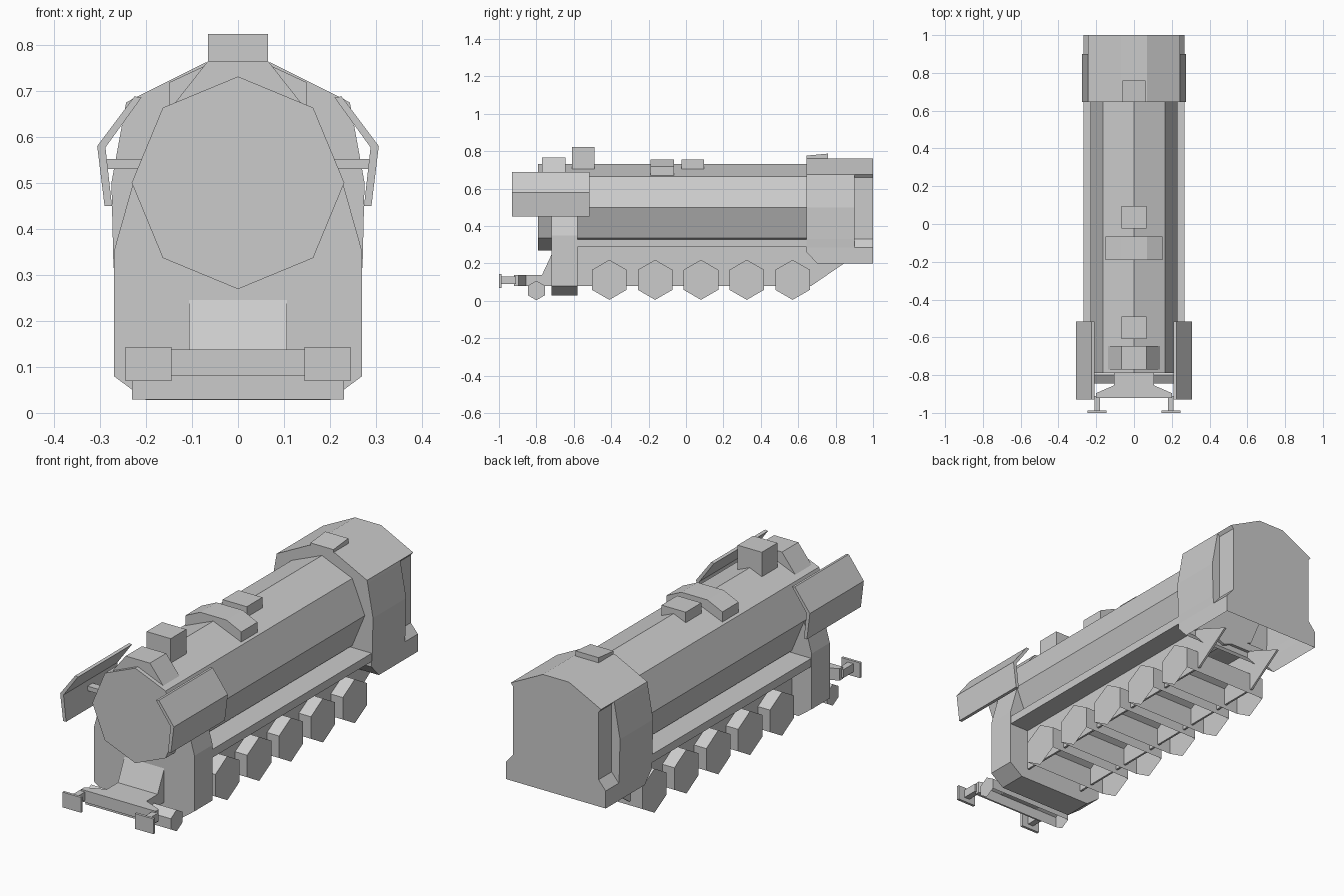
import bpy, bmesh
from math import sin, cos, pi

if "Cube" in bpy.data.objects:
    bpy.data.objects.remove(bpy.data.objects["Cube"])


def loft(name, sections, open_below=False):
    """Shell through rings of equal point count, capped at both ends, optionally without its underside."""
    bm = bmesh.new()
    rings = [[bm.verts.new(p) for p in s] for s in sections]
    n = len(rings[0])
    for a, b in zip(rings, rings[1:]):
        for i in range(n):
            j = (i + 1) % n
            bm.faces.new((a[i], a[j], b[j], b[i]))
    bm.faces.new(rings[0])
    bm.faces.new(rings[-1])
    bmesh.ops.remove_doubles(bm, verts=bm.verts, dist=1e-5)
    bmesh.ops.recalc_face_normals(bm, faces=bm.faces)
    if open_below:
        bm.normal_update()
        bmesh.ops.delete(bm, geom=[f for f in bm.faces if f.normal.z < -0.8], context='FACES')
    mesh = bpy.data.meshes.new(name)
    bm.to_mesh(mesh)
    bm.free()
    ob = bpy.data.objects.new(name, mesh)
    bpy.context.collection.objects.link(ob)
    return ob


def along_y(name, xz, y0, y1):
    return loft(name, [[(x, y, z) for x, z in xz] for y in (y0, y1)])


def along_x(name, yz, x0, x1, open_below=False):
    return loft(name, [[(x, y, z) for y, z in yz] for x in (x0, x1)], open_below)


def box(name, x0, x1, y0, y1, z0, z1):
    return along_y(name, [(x0, z0), (x1, z0), (x1, z1), (x0, z1)], y0, y1)


def sym(half):
    """Complete a right-hand half profile with its mirror image."""
    return half + [(-x, z) for x, z in reversed(half)]


def ngon(n, r, cx, cz):
    return [(cx + r * sin(2 * pi * i / n), cz + r * cos(2 * pi * i / n)) for i in range(n)]


def mirror(ob):
    ob.modifiers.new("mirror", 'MIRROR')


# Boiler
along_y("boiler", ngon(8, 0.231, 0, 0.5), -0.79, 0.66)

# Cylinder block below the smokebox
along_y("cylinder_block", sym([(0.2, 0.028), (0.27, 0.08), (0.27, 0.35), (0.225, 0.51)]), -0.72, -0.58)


# Cab shell, open below: chamfered lower front edge, doors recessed at the rear
def cab_ring(y, bottom, sill, wall, top):
    half = [(0.268, bottom), (0.268, 0.285), sill, wall, top, (0.243, 0.675), (0.07, 0.762)]
    return [(x, y, z) for x, z in sym(half)]


side = ((0.271, 0.33), (0.275, 0.5), (0.246, 0.66))
door = ((0.23, 0.33), (0.23, 0.5), (0.23, 0.66))
loft("cab", [cab_ring(0.645, 0.26, *side), cab_ring(0.70, 0.2, *side), cab_ring(0.9, 0.2, *side),
             cab_ring(0.9, 0.2, *door), cab_ring(1.0, 0.2, *door)], open_below=True)
along_x("roof_hatch", [(0.645, 0.75), (0.76, 0.75), (0.76, 0.787), (0.645, 0.776)], -0.062, 0.062)

# Fittings on top of the boiler
box("chimney", -0.065, 0.065, -0.61, -0.49, 0.70, 0.823)
box("dome", -0.065, 0.065, -0.025, 0.095, 0.70, 0.755)
along_y("sand_box", sym([(0.15, 0.668), (0.15, 0.718), (0.07, 0.755)]), -0.19, -0.065)
along_y("feed_heater", sym([(0.14, 0.67), (0.065, 0.765)]), -0.77, -0.645)

# Smoke deflectors with brackets
mirror(along_y("smoke_deflector", [(0.274, 0.45), (0.29, 0.45), (0.306, 0.58), (0.225, 0.688),
                                   (0.21, 0.685), (0.288, 0.577)], -0.93, -0.515))
mirror(box("deflector_bracket", 0.2, 0.285, -0.75, -0.71, 0.53, 0.552))

# Running board and side frames
box("running_board", -0.268, 0.268, -0.59, 0.66, 0.287, 0.327)
mirror(along_x("side_frame", [(-0.6, 0.08), (0.67, 0.08), (0.86, 0.21), (0.66, 0.29), (-0.6, 0.29)], 0.155, 0.165))

# Wheel sets, open below
for i in range(5):
    along_x("wheel_set", ngon(6, 0.107, -0.41 + i * 0.245, 0.112), -0.23, 0.23, True)
along_x("pilot_wheel_set", ngon(6, 0.052, -0.8, 0.055), -0.23, 0.23, True)

# Front platform, buffer beam and buffers
along_x("front_platform", [(-0.87, 0.08), (-0.70, 0.08), (-0.70, 0.245), (-0.72, 0.245),
                           (-0.77, 0.138), (-0.87, 0.138)], -0.107, 0.107)
beam = [(-0.2, -0.92), (0.2, -0.92), (0.2, -0.895), (0.107, -0.855), (-0.107, -0.855), (-0.2, -0.895)]
loft("buffer_beam", [[(x, y, z) for x, y in beam] for z in (0.08, 0.138)])
mirror(box("buffer_rod", 0.18, 0.21, -0.99, -0.91, 0.09, 0.13))
mirror(box("buffer_plate", 0.145, 0.245, -1.0, -0.987, 0.069, 0.143))
